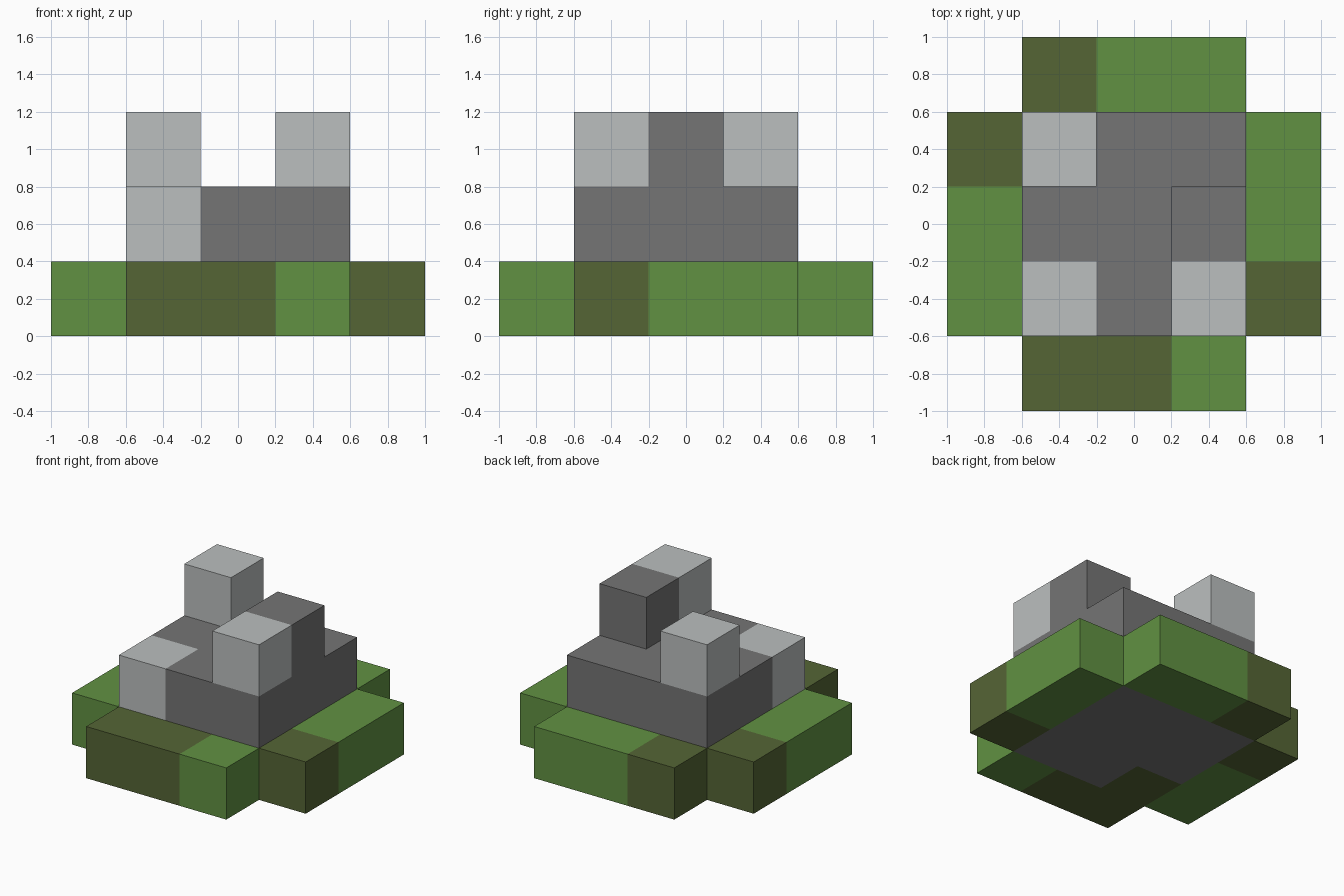
import bpy
import bmesh
from mathutils import Vector

cube = bpy.data.objects.get("Cube")
if cube:
    bpy.data.objects.remove(cube, do_unlink=True)

CELL = 0.4

# Layers from the ground up; rows run back to front, columns left to right.
# G = grass, M = moss, S = stone, P = pale stone, . = empty
LAYERS = [
    [".MGG.",
     "MSSSG",
     "GSSSG",
     "GMSSM",
     ".MMG."],
    [".....",
     ".SSS.",
     ".SSS.",
     ".PSS.",
     "....."],
    [".....",
     ".P...",
     "...S.",
     "...P.",
     "....."],
]


def linear(c):
    c /= 255
    return c / 12.92 if c <= 0.04045 else ((c + 0.055) / 1.055) ** 2.4


def make_material(name, rgb):
    colour = (*[linear(c) for c in rgb], 1)
    mat = bpy.data.materials.new(name)
    mat.use_nodes = True
    mat.diffuse_color = colour
    bsdf = mat.node_tree.nodes["Principled BSDF"]
    bsdf.inputs["Base Color"].default_value = colour
    bsdf.inputs["Roughness"].default_value = 0.9
    return mat


MATERIALS = {
    "G": make_material("grass green", (97, 145, 66)),
    "M": make_material("moss olive", (85, 101, 53)),
    "S": make_material("stone grey", (117, 117, 117)),
    "P": make_material("pale stone", (187, 191, 191)),
}

# Cell lookup, centred on the middle column and row
cells = {(i - 2, 2 - j, k): kind
         for k, layer in enumerate(LAYERS)
         for j, row in enumerate(layer)
         for i, kind in enumerate(row) if kind != "."}


def build_part(name, kinds):
    """Outer faces of all blocks of the given kinds, one material per kind."""
    bm = bmesh.new()
    for pos, kind in cells.items():
        if kind not in kinds:
            continue
        centre = Vector(pos) + Vector((0, 0, 0.5))
        for axis in range(3):
            for sign in (-1, 1):
                n = Vector((0, 0, 0))
                n[axis] = sign
                if tuple(int(a + b) for a, b in zip(pos, n)) in cells:
                    continue
                u = Vector((0, 0, 0))
                u[(axis + 1) % 3] = 1
                v = n.cross(u)
                corners = [(-1, -1), (1, -1), (1, 1), (-1, 1)]
                face = bm.faces.new([
                    bm.verts.new((centre + (n + u * a + v * b) / 2) * CELL)
                    for a, b in corners])
                face.material_index = kinds.index(kind)
    bmesh.ops.remove_doubles(bm, verts=bm.verts, dist=0.001)
    mesh = bpy.data.meshes.new(name)
    bm.to_mesh(mesh)
    bm.free()
    for kind in kinds:
        mesh.materials.append(MATERIALS[kind])
    obj = bpy.data.objects.new(name, mesh)
    bpy.context.collection.objects.link(obj)


# Grassy ground blocks, stone mound and the pale stones set into it
build_part("grass_base", "GM")
build_part("stone_mound", "S")
build_part("pale_stones", "P")
